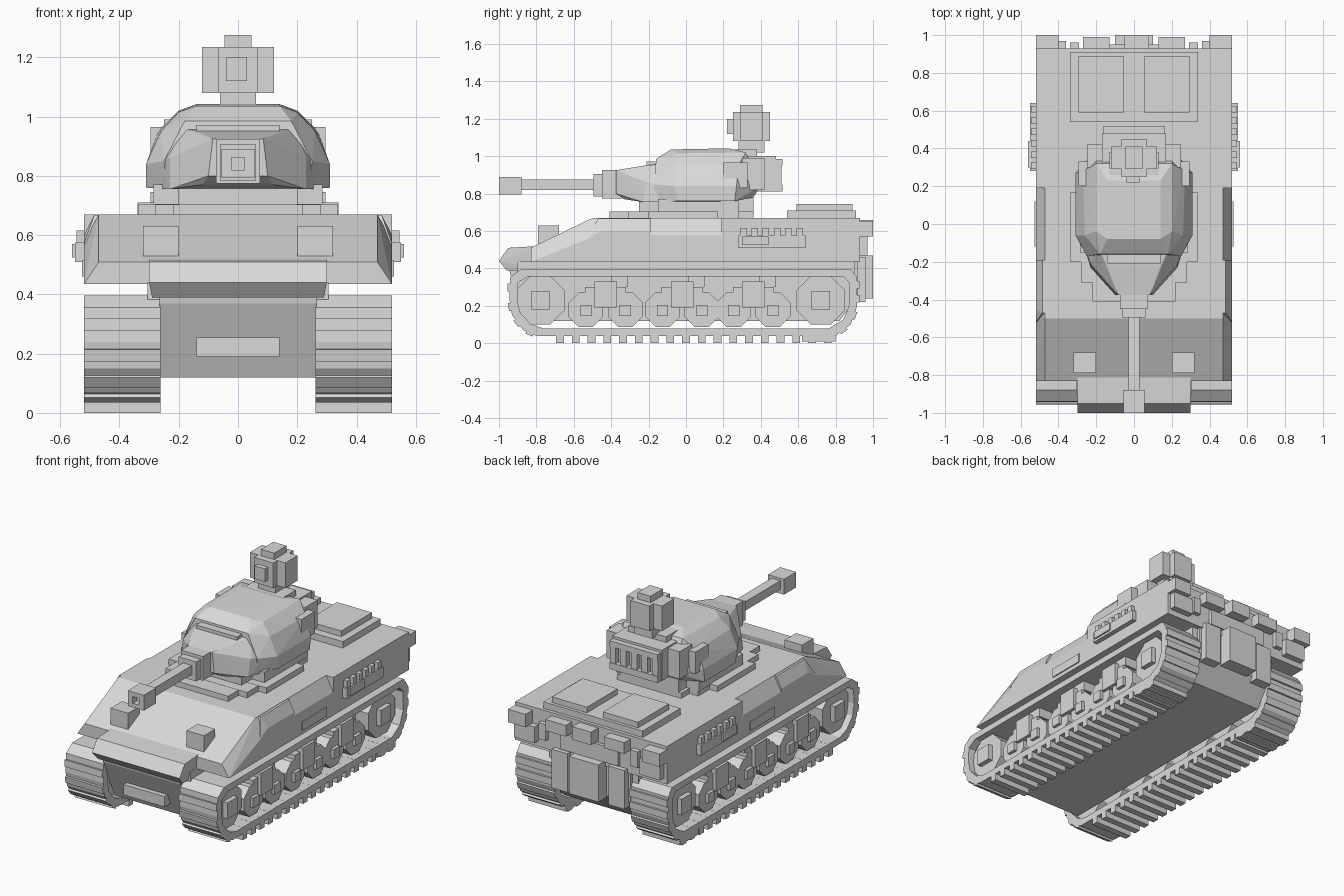
import bpy, bmesh, math
from mathutils import Matrix, Vector

cube = bpy.data.objects.get("Cube")
if cube:
    bpy.data.objects.remove(cube, do_unlink=True)

grey = bpy.data.materials.new("plain_grey")
grey.use_nodes = True
grey.diffuse_color = (0.7, 0.7, 0.7, 1)
grey.node_tree.nodes["Principled BSDF"].inputs["Base Color"].default_value = (0.7, 0.7, 0.7, 1)


def finish(name, bm):
    bmesh.ops.recalc_face_normals(bm, faces=bm.faces)
    mesh = bpy.data.meshes.new(name)
    bm.to_mesh(mesh)
    bm.free()
    mesh.materials.append(grey)
    obj = bpy.data.objects.new(name, mesh)
    bpy.context.collection.objects.link(obj)
    return obj


def add_box(bm, x, y, z, turn=None):
    """Box from three (low, high) ranges, optionally turned about the x axis."""
    centre = Vector([(a + b) / 2 for a, b in (x, y, z)])
    size = [abs(b - a) for a, b in (x, y, z)] + [1]
    spin = Matrix.Rotation(turn, 4, 'X') if turn else Matrix()
    bmesh.ops.create_cube(bm, size=1, matrix=Matrix.Translation(centre) @ spin @ Matrix.Diagonal(size))


def boxes(name, ranges, mirror=False):
    bm = bmesh.new()
    for x, y, z in ranges:
        add_box(bm, x, y, z)
        if mirror:
            add_box(bm, (-x[1], -x[0]), y, z)
    return finish(name, bm)


def shell(name, points):
    """Faceted convex body from half-width points, mirrored in x."""
    bm = bmesh.new()
    for x, y, z in points:
        bm.verts.new((x, y, z))
        bm.verts.new((-x, y, z))
    out = bmesh.ops.convex_hull(bm, input=bm.verts)
    loose = {v for v in out["geom_interior"] if isinstance(v, bmesh.types.BMVert)}
    bmesh.ops.delete(bm, geom=list(loose), context='VERTS')
    bmesh.ops.dissolve_limit(bm, angle_limit=0.02, verts=bm.verts, edges=bm.edges)
    return finish(name, bm)


# Hull
shell("upper_hull_front", [
    (.52, .2, .435), (.52, .2, .58), (.47, .2, .67),
    (.52, -.5, .435), (.52, -.47, .58), (.47, -.5, .67),
    (.52, -.83, .435), (.47, -.83, .51)])
boxes("upper_hull_rear", [((-.52, .52), (.19, .93), (.435, .67))])
shell("nose", [(.3, -.78, .52), (.3, -.95, .51), (.3, -1, .44), (.29, -.96, .39), (.29, -.78, .39)])
shell("lower_hull", [(.265, -.95, .43), (.265, -.94, .37), (.265, -.83, .12),
                     (.265, .82, .12), (.265, .92, .25), (.265, .92, .44)])
boxes("hull_shoulder", [((-.305, .305), (-.9, .9), (.37, .44))])
boxes("tow_bar", [((-.14, .14), (-.92, -.84), (.19, .255))])
shell("sponson_bulges", [(.52, -.52, .57), (.52, -.19, .57), (.52, -.45, .6), (.52, -.19, .6),
                         (.485, -.47, .668), (.485, -.19, .668), (.4, -.47, .668), (.4, -.19, .668)])
boxes("sponson_plates", [((.5, .527), (-.12, .12), (.46, .515))], True)
boxes("headlights", [((.2, .32), (-.79, -.68), (.5, .63))], True)

# Tool racks with a row of pegs
rack = [((.51, .55), (.28, .64), (.51, .575)), ((.51, .56), (.3, .44), (.525, .57))]
rack += [((.51, .545), (.29 + i * .06, .325 + i * .06), (.57, .615)) for i in range(6)]
boxes("tool_racks", rack, True)

# Engine deck
boxes("engine_deck", [((-.34, .34), (.54, .91), (.66, .71))])
boxes("engine_hatches", [((.055, .295), (.59, .89), (.7, .745))], True)

# Rear fittings
boxes("rear_blocks", [((.4, .52), (.9, 1), (.57, .65)), ((.13, .27), (.9, .99), (.58, .65)),
                      ((.36, .5), (.9, .97), (.47, .57)), ((.14, .25), (.85, .96), (.22, .46)),
                      ((.29, .34), (.9, .96), (.5, .6))], True)
boxes("rear_door", [((-.1, .1), (.85, 1), (.24, .47)), ((-.05, .08), (.9, 1), (.58, .66)),
                    ((-.2, .2), (.9, .95), (.47, .57))])

# Turret base
boxes("turret_plate", [((-.335, .335), (-.2, .17), (.66, .705)),
                       ((-.28, .28), (-.31, .28), (.66, .704)),
                       ((-.22, .22), (-.41, .36), (.66, .703))])
boxes("turret_ring", [((-.285, .285), (-.15, .28), (.7, .77)),
                      ((-.2, .2), (-.25, .36), (.7, .78))])

# Turret body: a faceted dome with a lower, narrowing cheek section in front
shell("turret", [
    (.31, .26, .76), (.31, -.04, .76), (.24, -.17, .755), (.2, .36, .78),
    (.31, .27, .84), (.31, -.06, .84), (.25, -.17, .85), (.2, .4, .84),
    (.27, .28, .95), (.26, -.06, .95), (.18, -.16, .985),
    (.2, .32, 1.02), (.2, -.04, 1.015), (.14, .23, 1.042), (.14, -.08, 1.036)])
shell("turret_cheeks", [
    (.27, -.1, .755), (.23, -.23, .755), (.12, -.33, .77), (.1, -.375, .8),
    (.27, -.1, .85), (.23, -.21, .86), (.19, -.12, .96),
    (.14, -.22, .95), (.085, -.375, .925)])
boxes("turret_brow", [((-.14, .14), (-.21, -.1), (.945, .972))])
boxes("turret_ears", [((.19, .295), (.2, .33), (.83, .965)), ((.15, .25), (.3, .42), (.82, .99))], True)
boxes("bustle", [((-.17, .17), (.28, .48), (.81, 1.0)), ((-.13, .13), (.2, .38), (1.0, 1.035))])
slats = [((-.165, .165), (.46, .515), (.81, .85)), ((-.165, .165), (.46, .515), (.95, .985))]
slats += [((-.165 + i * .0725, -.125 + i * .0725), (.46, .51), (.84, .96)) for i in range(5)]
boxes("bustle_slats", slats)

# Gun
boxes("mantlet", [((-.075, .075), (-.45, -.34), (.775, .925)),
                  ((-.06, .06), (-.495, -.36), (.785, .905))])
boxes("barrel", [((-.03, .03), (-.92, -.45), (.82, .875))])
muzzle = [((.022, .055), (-1, -.88), (.795, .89)), ((-.055, -.022), (-1, -.88), (.795, .89)),
          ((-.03, .03), (-1, -.88), (.795, .82)), ((-.03, .03), (-1, -.88), (.862, .89)),
          ((-.03, .03), (-.96, -.88), (.81, .87))]
boxes("muzzle", muzzle)

# Roof sight
boxes("roof_sight", [((-.06, .06), (.28, .42), (1.02, 1.1)), ((-.122, .122), (.29, .41), (1.08, 1.235)),
                     ((-.065, .065), (.25, .45), (1.08, 1.235)), ((-.045, .045), (.29, .41), (1.2, 1.275)),
                     ((-.04, .03), (.22, .3), (1.12, 1.2))])

# Tracks: a closed band with deep cleats below and shallow ridges round the ends
path = [(-.8, .04), (.8, .04), (.88, .1), (.915, .2), (.915, .35), (.88, .397),
        (-.88, .397), (-.94, .355), (-.945, .24), (-.93, .15), (-.87, .07)]


def track(name, side):
    bm = bmesh.new()
    x0, x1 = side * .262, side * .52
    rings = []
    for x in (x0, x1):
        rings.append([bm.verts.new((x, y, z)) for y, z in path])
        rings.append([bm.verts.new((x, y * .955, .22 + (z - .22) * .78)) for y, z in path])
    n = len(path)
    for a, b in ((0, 1), (1, 3), (3, 2), (2, 0)):
        for i in range(n):
            j = (i + 1) % n
            bm.faces.new((rings[a][i], rings[a][j], rings[b][j], rings[b][i]))
    for i in range(n):
        p, q = Vector(path[i]), Vector(path[(i + 1) % n])
        if max(p.y, q.y) > .38:
            continue
        step = q - p
        flat = step.y == 0
        depth = .04 if flat else .012
        count = max(1, round(step.length / .083))
        for k in range(count):
            c = p + step * ((k + .5) / count)
            if flat and c.x < -.68:
                continue
            add_box(bm, (x0, x1), (c.x - .021, c.x + .021), (c.y - depth, c.y + depth),
                    math.atan2(step.y, step.x))
    add_box(bm, (x0, x1), (.62, .8), (.008, .06))
    finish(name, bm)


# Running gear: end wheels, paired road wheels and bogie frames
def running_gear(name, side):
    bm = bmesh.new()

    def wheel(y, z, radius, x0, x1):
        m = Matrix.Translation((side * (x0 + x1) / 2, y, z)) @ Matrix.Rotation(math.pi / 2, 4, 'Y') \
            @ Matrix.Rotation(math.pi / 8, 4, 'Z')
        bmesh.ops.create_cone(bm, cap_ends=True, segments=8, radius1=radius, radius2=radius,
                              depth=x1 - x0, matrix=m)

    def block(x, y, z):
        add_box(bm, (side * x[0], side * x[1]), y, z)

    for y in (-.78, .72):
        wheel(y, .23, .14, .3, .48)
        block((.25, .51), (y - .05, y + .05), (.18, .28))
    for y in (-.43, -.02, .36):
        for d in (-.105, .105):
            wheel(y + d, .18, .1, .29, .48)
            block((.25, .5), (y + d - .03, y + d + .03), (.145, .205))
        block((.25, .5), (y - .06, y + .06), (.19, .33))
        block((.25, .48), (y - .11, y + .11), (.25, .3))
        block((.25, .47), (y + .03, y + .12), (.3, .36))
    finish(name, bm)


for label, side in (("left", 1), ("right", -1)):
    track(label + "_track", side)
    running_gear(label + "_running_gear", side)
